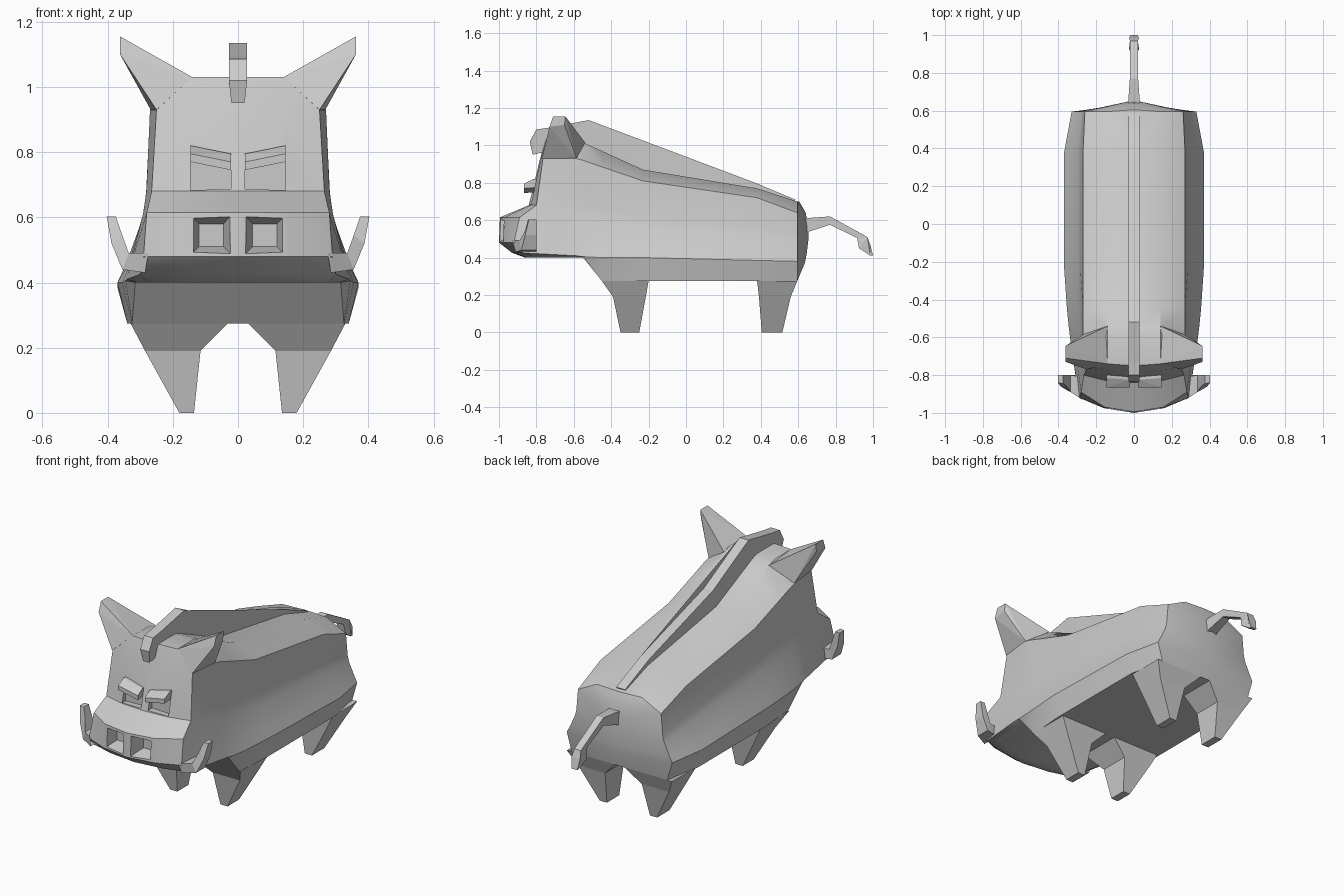
import bpy, bmesh

if "Cube" in bpy.data.objects:
    bpy.data.objects.remove(bpy.data.objects["Cube"])


def finish(name, bm, mirror=False):
    bmesh.ops.remove_doubles(bm, verts=bm.verts, dist=0.0005)
    bmesh.ops.recalc_face_normals(bm, faces=bm.faces)
    me = bpy.data.meshes.new(name)
    bm.to_mesh(me)
    bm.free()
    ob = bpy.data.objects.new(name, me)
    bpy.context.collection.objects.link(ob)
    if mirror:
        ob.modifiers.new("mirror", 'MIRROR')
    return ob


def hull(name, pts):
    bm = bmesh.new()
    for p in pts:
        bm.verts.new(p)
    bmesh.ops.convex_hull(bm, input=bm.verts)
    return finish(name, bm, True)


def loft(name, rings):
    # the first ring stays open because it sits against the body
    bm = bmesh.new()
    rows = [[bm.verts.new(p) for p in r] for r in rings]
    n = len(rows[0])
    for a, b in zip(rows, rows[1:]):
        for i in range(n):
            j = (i + 1) % n
            bm.faces.new((a[i], a[j], b[j], b[i]))
    bm.faces.new(rows[-1])
    return finish(name, bm, True)


def slab(name, outline, widths):
    # side outline (y, z) with a half width per point
    bm = bmesh.new()
    l = [bm.verts.new((-w, y, z)) for (y, z), w in zip(outline, widths)]
    r = [bm.verts.new((w, y, z)) for (y, z), w in zip(outline, widths)]
    bm.faces.new(l)
    bm.faces.new(r)
    for i in range(len(l)):
        j = (i + 1) % len(l)
        bm.faces.new((l[i], l[j], r[j], r[i]))
    bmesh.ops.triangulate(bm, faces=[f for f in bm.faces if len(f.verts) > 4])
    return finish(name, bm)


# Body: face columns, torso rings and rump, each a half section of seven points
# face rows: z, centre y, middle y, edge x, edge y
face = [(1.03, -.75, -.745, .14, -.74), (.93, -.78, -.775, .25, -.765),
        (.68, -.84, -.83, .265, -.80), (.615, -.995, -.97, .28, -.89),
        (.48, -1.0, -.975, .29, -.92), (.425, -.93, -.91, .30, -.87),
        (.40, -.86, -.85, .28, -.80)]
sections = [[(0, yc, z) for z, yc, ym, xe, ye in face],
            [(xe * .55, ym, z) for z, yc, ym, xe, ye in face],
            [(xe, ye, z) for z, yc, ym, xe, ye in face]]


def torso_ring(y, xs, ze, zs, xf, zf, zb):
    side = [(xs + (xf - xs) * u, y, zf + (zs - zf) * v)
            for u, v in ((0, 1), (.15, .53), (.28, .4), (.75, .13), (1, 0))]
    return [(.14, y, ze)] + side + [(xf - .03, y, zb)]


for spec in ((-.59, .27, 1.03, .93, .34, .41, .40), (-.55, .27, 1.015, .92, .345, .405, .40),
             (-.45, .27, .97, .885, .355, .40, .275), (-.23, .27, .87, .81, .37, .40, .275),
             (.38, .27, .77, .72, .37, .385, .275), (.595, .26, .70, .64, .33, .38, .275)):
    sections.append(torso_ring(*spec))
sections.append([(0, y, z) for y, z in ((.605, .70), (.64, .64), (.655, .55), (.655, .5),
                                        (.645, .42), (.635, .37), (.595, .275))])
bm = bmesh.new()
for s in (1, -1):
    grid = []
    for sec in sections:
        col = [(0,) + sec[0][1:]] + sec + [(0,) + sec[-1][1:]]
        grid.append([bm.verts.new((s * x, y, z)) for x, y, z in col])
    for a, b in zip(grid, grid[1:]):
        for i in range(len(a) - 1):
            bm.faces.new((a[i], a[i + 1], b[i + 1], b[i]))
body = finish("body", bm)

# Nostril and eye recesses
nostril = hull("nostril_cutter",
               [(x, -1.03, z) for x in (.015, .15) for z in (.48, .612)] +
               [(x, -.91, z) for x in (.045, .12) for z in (.51, .58)])
eye = hull("eye_cutter",
           [(x, y, z) for y in (-.95, -.80) for x, z in
            ((.022, .687), (.145, .683), (.022, .76), (.145, .785))])
for cutter in (nostril, eye):
    cutter.hide_render = True
    mod = body.modifiers.new("recess", 'BOOLEAN')
    mod.operation = 'DIFFERENCE'
    mod.solver = 'EXACT'
    mod.object = cutter
    bpy.context.view_layer.objects.active = body
    bpy.ops.object.modifier_apply(modifier=mod.name)
for cutter in (nostril, eye):
    bpy.data.objects.remove(cutter)

# Brows
hull("brow", [(.022, -.80, .795), (.145, -.79, .82), (.022, -.825, .795), (.145, -.815, .82),
              (.022, -.865, .77), (.145, -.865, .795), (.022, -.865, .745), (.145, -.865, .77),
              (.022, -.80, .75), (.145, -.79, .775)])

# Ears
hull("ear", [(.14, -.54, 1.015), (.14, -.74, 1.03), (.268, -.585, .93), (.25, -.77, .93),
             (.362, -.645, 1.155), (.362, -.71, 1.155), (.362, -.65, 1.11), (.362, -.73, 1.10)])

# Tusks
loft("tusk", [[(.275, -.93, .49), (.275, -.81, .49), (.285, -.80, .43), (.285, -.91, .43)],
              [(.335, -.89, .49), (.335, -.80, .49), (.355, -.80, .44), (.355, -.88, .44)],
              [(.355, -.86, .545), (.355, -.80, .545), (.388, -.80, .52), (.388, -.86, .52)],
              [(.375, -.845, .603), (.375, -.80, .603), (.403, -.80, .603), (.403, -.84, .603)]])

# Legs: x range, y range and height of each ring
legs = {"front_leg": ((-.45, -.20), (-.39, -.215), (-.35, -.25)),
        "rear_leg": ((.38, .595), (.39, .56), (.405, .515))}
for name, spans in legs.items():
    rings = []
    for (y0, y1), (x0, x1, z) in zip(spans, ((.03, .33, .275), (.115, .285, .19), (.135, .18, 0))):
        rings.append([(x0, y0, z), (x1, y0, z), (x1, y1, z), (x0, y1, z)])
    loft(name, rings)

# Mane
mane = [(-.82, .95), (-.835, 1.02), (-.80, 1.085), (-.73, 1.095), (-.52, 1.135), (-.2, .97),
        (.37, .80), (.585, .71), (.57, .69), (.37, .75), (-.2, .84), (-.55, .99), (-.74, 1.0),
        (-.775, .96)]
slab("mane", mane, [.02] + [.028] * 12 + [.02])

# Tail
tail = [(.63, .61), (.77, .62), (.97, .51), (.985, .47), (1.0, .41), (.985, .41),
        (.925, .45), (.915, .505), (.77, .575), (.63, .53)]
slab("tail", tail, [.032, .022, .02, .027, .018, .018, .027, .02, .022, .032])

# Smooth the body while keeping its creases
bpy.ops.object.select_all(action='DESELECT')
body.select_set(True)
bpy.context.view_layer.objects.active = body
bpy.ops.object.shade_smooth_by_angle(angle=0.52)
